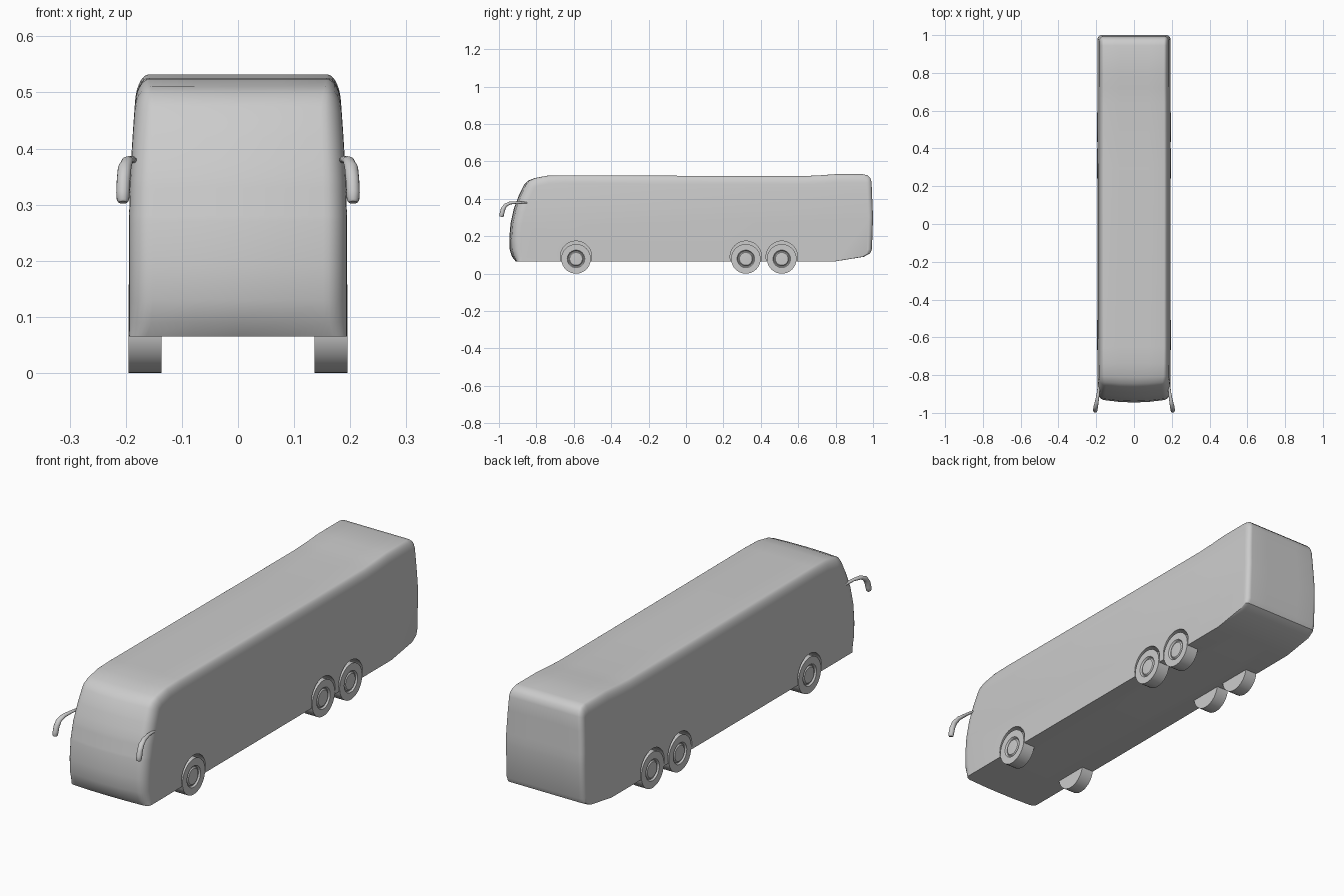
import bpy, bmesh
from math import sin, cos, pi, radians
from mathutils import Vector, Matrix

cube = bpy.data.objects.get("Cube")
if cube:
    bpy.data.objects.remove(cube, do_unlink=True)

grey = bpy.data.materials.new("light_grey")
grey.use_nodes = True
colour = (0.6, 0.6, 0.6, 1)
grey.diffuse_color = colour
grey.node_tree.nodes["Principled BSDF"].inputs["Base Color"].default_value = colour


def make_object(name, bm):
    bmesh.ops.recalc_face_normals(bm, faces=bm.faces)
    mesh = bpy.data.meshes.new(name)
    bm.to_mesh(mesh)
    bm.free()
    mesh.materials.append(grey)
    obj = bpy.data.objects.new(name, mesh)
    bpy.context.collection.objects.link(obj)
    return obj


def select_only(obj):
    bpy.ops.object.select_all(action='DESELECT')
    obj.select_set(True)
    bpy.context.view_layer.objects.active = obj


def smooth(obj, angle=35):
    select_only(obj)
    bpy.ops.object.shade_smooth_by_angle(angle=radians(angle))


def loft(bm, rings):
    """Join equal closed rings of points and cap both ends."""
    rows = [[bm.verts.new(p) for p in ring] for ring in rings]
    n = len(rows[0])
    for a, b in zip(rows, rows[1:]):
        for i in range(n):
            j = (i + 1) % n
            bm.faces.new((a[i], a[j], b[j], b[i]))
    bm.faces.new(rows[0])
    bm.faces.new(rows[-1])


# Body: side outline (y, z), swept across x with rounded edges
HALF = 0.194
outline = [Vector(p) for p in (
    (-.91, .065), (-.93, .09), (-.943, .13), (-.945, .19), (-.938, .27),
    (-.92, .35), (-.893, .42), (-.866, .475), (-.845, .497), (-.81, .511),
    (-.74, .524), (-.65, .526), (.3, .522), (.64, .522), (.72, .526),
    (.8, .532), (.945, .532), (.97, .526), (.985, .512), (.992, .49),
    (1, .3), (.994, .13), (.984, .108), (.95, .09), (.8, .066))]


def outward(i):
    before = (outline[i] - outline[i - 1]).normalized()
    after = (outline[(i + 1) % len(outline)] - outline[i]).normalized()
    t = (before + after).normalized()
    return Vector((-t.y, t.x))


normals = [outward(i) for i in range(len(outline))]


def body_ring(flat, angle, side):
    ring = []
    for p, n in zip(outline, normals):
        front = max(0, -n.x)
        edge = 0.022 + 0.02 * front
        inset = 1 - cos(angle)
        depth = 0.05 if n.x < 0 else 0.025
        y = p.x - n.x * depth * inset + 0.012 * front * flat ** 2
        z = p.y - max(0, n.y) * 0.045 * inset
        ring.append((side * ((HALF - edge) * flat + edge * sin(angle)), y, z))
    return ring


steps = [(0.5, 0)] + [(1, pi / 2 * k / 7) for k in range(8)]
rings = [body_ring(f, a, -1) for f, a in reversed(steps)]
rings += [body_ring(0, 0, 1)] + [body_ring(f, a, 1) for f, a in steps]
bm = bmesh.new()
loft(bm, rings)

# Lean the sides inward toward the roof
for z in (.28, .33, .38, .43):
    bmesh.ops.bisect_plane(bm, geom=bm.verts[:] + bm.edges[:] + bm.faces[:],
                           plane_co=(0, 0, z), plane_no=(0, 0, 1))
for v in bm.verts:
    lean = min(1.2, max(0, (v.co.z - .28) / .21)) ** 1.5
    v.co.x *= 1 - 0.057 * lean
body = make_object("body", bm)

# Wheel arches cut into the body
AXLES = (("front", -.588), ("middle", .32), ("rear", .512))
bm = bmesh.new()
for label, y in AXLES:
    for side in (-1, 1):
        place = Matrix.Translation((side * .18, y, .09)) @ Matrix.Rotation(pi / 2, 4, 'Y')
        bmesh.ops.create_cone(bm, cap_ends=True, segments=48, radius1=.084,
                              radius2=.084, depth=.09, matrix=place)
cutter = make_object("arch_cutter", bm)
cutter.hide_render = True
cut = body.modifiers.new("arches", 'BOOLEAN')
cut.operation = 'DIFFERENCE'
cut.object = cutter
select_only(body)
bpy.ops.object.modifier_apply(modifier=cut.name)
bpy.data.objects.remove(cutter, do_unlink=True)
smooth(body)

# Wheels: turned profile (x, radius) with a dished hub
wheel_profile = ((.136, .03), (.136, .079), (.195, .079), (.195, .047),
                 (.188, .042), (.188, .039), (.193, .034), (.194, .012))
for label, y in AXLES:
    for side, word in ((1, "left"), (-1, "right")):
        bm = bmesh.new()
        loft(bm, [[(side * x, y + r * cos(k * pi / 20), .079 + r * sin(k * pi / 20))
                   for k in range(40)] for x, r in wheel_profile])
        smooth(make_object(f"{label}_wheel_{word}", bm))

# Mirror arms: rounded section swept forward and down (x, y, z, width, thickness)
arm_path = ((.180, -.78, .374, .004, .003), (.184, -.84, .378, .006, .005),
            (.190, -.90, .381, .008, .006), (.197, -.94, .378, .010, .008),
            (.202, -.965, .366, .012, .010), (.204, -.978, .345, .012, .012),
            (.205, -.984, .322, .012, .012), (.205, -.987, .308, .011, .012),
            (.205, -.988, .304, .008, .009))
for side, word in ((1, "left"), (-1, "right")):
    bm = bmesh.new()
    sections = []
    for i, (x, y, z, w, t) in enumerate(arm_path):
        a, b = arm_path[max(0, i - 1)], arm_path[min(len(arm_path) - 1, i + 1)]
        along = Vector((0, b[1] - a[1], b[2] - a[2])).normalized()
        across = Vector((0, -along.z, along.y))
        ring = []
        for k in range(16):
            c, s = cos(k * pi / 8), sin(k * pi / 8)
            p = Vector((x + w * c, y, z)) + across * t * s
            ring.append((side * p.x, p.y, p.z))
        sections.append(ring)
    loft(bm, sections)
    smooth(make_object(f"mirror_{word}", bm), 50)
